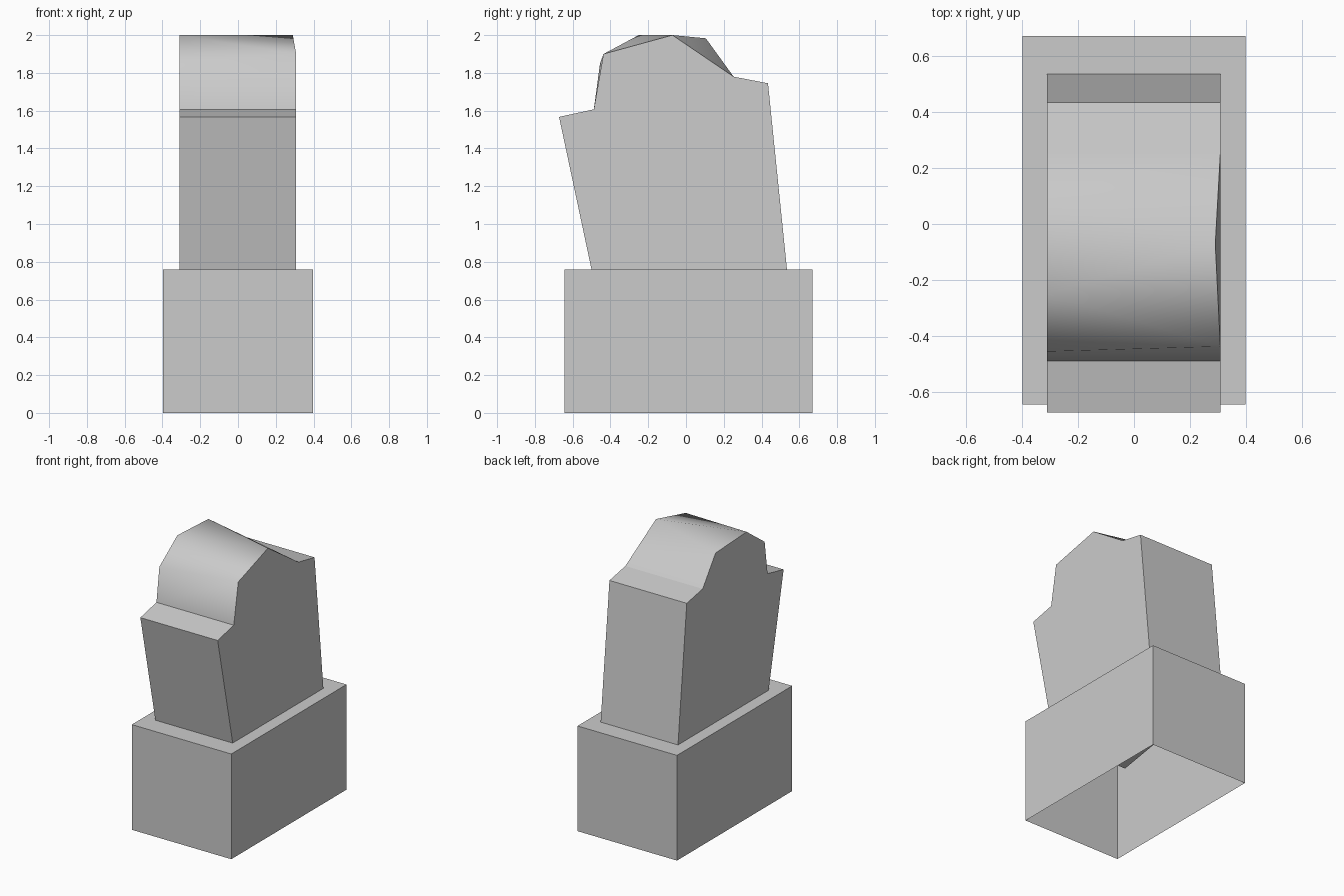
import bpy
import bmesh

cube = bpy.data.objects.get("Cube")
if cube:
    bpy.data.objects.remove(cube, do_unlink=True)

# Single plain grey
grey = bpy.data.materials.new("plain_grey")
grey.use_nodes = True
colour = (0.6, 0.6, 0.6, 1)
grey.diffuse_color = colour
grey.node_tree.nodes["Principled BSDF"].inputs["Base Color"].default_value = colour


def finish(bm, name):
    mesh = bpy.data.meshes.new(name)
    bm.to_mesh(mesh)
    bm.free()
    mesh.materials.append(grey)
    obj = bpy.data.objects.new(name, mesh)
    bpy.context.collection.objects.link(obj)
    return obj


# Base: box with a lid, open underneath
bm = bmesh.new()
bmesh.ops.create_cube(bm, size=1)
for v in bm.verts:
    v.co.x *= 0.795
    v.co.y = v.co.y * 1.315 + 0.013
    v.co.z = (v.co.z + 0.5) * 0.76
bm.normal_update()
floor = [f for f in bm.faces if f.normal.z < -0.9]
bmesh.ops.delete(bm, geom=floor, context='FACES_ONLY')
finish(bm, "base_box")

# Tower: two side profiles (y, z), from the front foot over the top to the back foot
foot_front, foot_back = (-0.462, 0.58), (0.535, 0.755)
shoulder_front = [(-0.672, 1.567), (-0.488, 1.607)]
shoulder_back = [(0.252, 1.78), (0.434, 1.745)]
crown_minus = [(-0.455, 1.85), (-0.25, 2.0), (0.105, 1.983)]
crown_plus = [(-0.437, 1.9), (-0.072, 2.0)]

bm = bmesh.new()


def profile(x, crown):
    points = [foot_front, *shoulder_front, *crown, *shoulder_back, foot_back]
    return [bm.verts.new((x, y, z)) for y, z in points]


a = profile(-0.31, crown_minus)
b = profile(0.308, crown_plus)
b[4].co.x = 0.29

# Side walls and underside
bm.faces.new(a)
bm.faces.new(b)
bm.faces.new((a[0], a[-1], b[-1], b[0]))

# Front wall, front ledge, back ledge and back wall
for i in (0, 1):
    bm.faces.new((a[i], a[i + 1], b[i + 1], b[i]))
for i in (-3, -2):
    bm.faces.new((a[i], a[i + 1], b[i + 1], b[i]))

# Rounded crown, smooth inside its border
crown = [
    (a[2], a[3], b[3], b[2]),
    (a[3], a[4], b[3]),
    (a[4], b[4], b[3]),
    (a[4], a[5], b[4]),
    (a[5], a[6], b[5], b[4]),
]
crown_faces = {bm.faces.new(verts) for verts in crown}
for f in crown_faces:
    f.smooth = True
for e in bm.edges:
    e.smooth = all(f in crown_faces for f in e.link_faces)
bmesh.ops.recalc_face_normals(bm, faces=bm.faces)
finish(bm, "leaning_tower")
